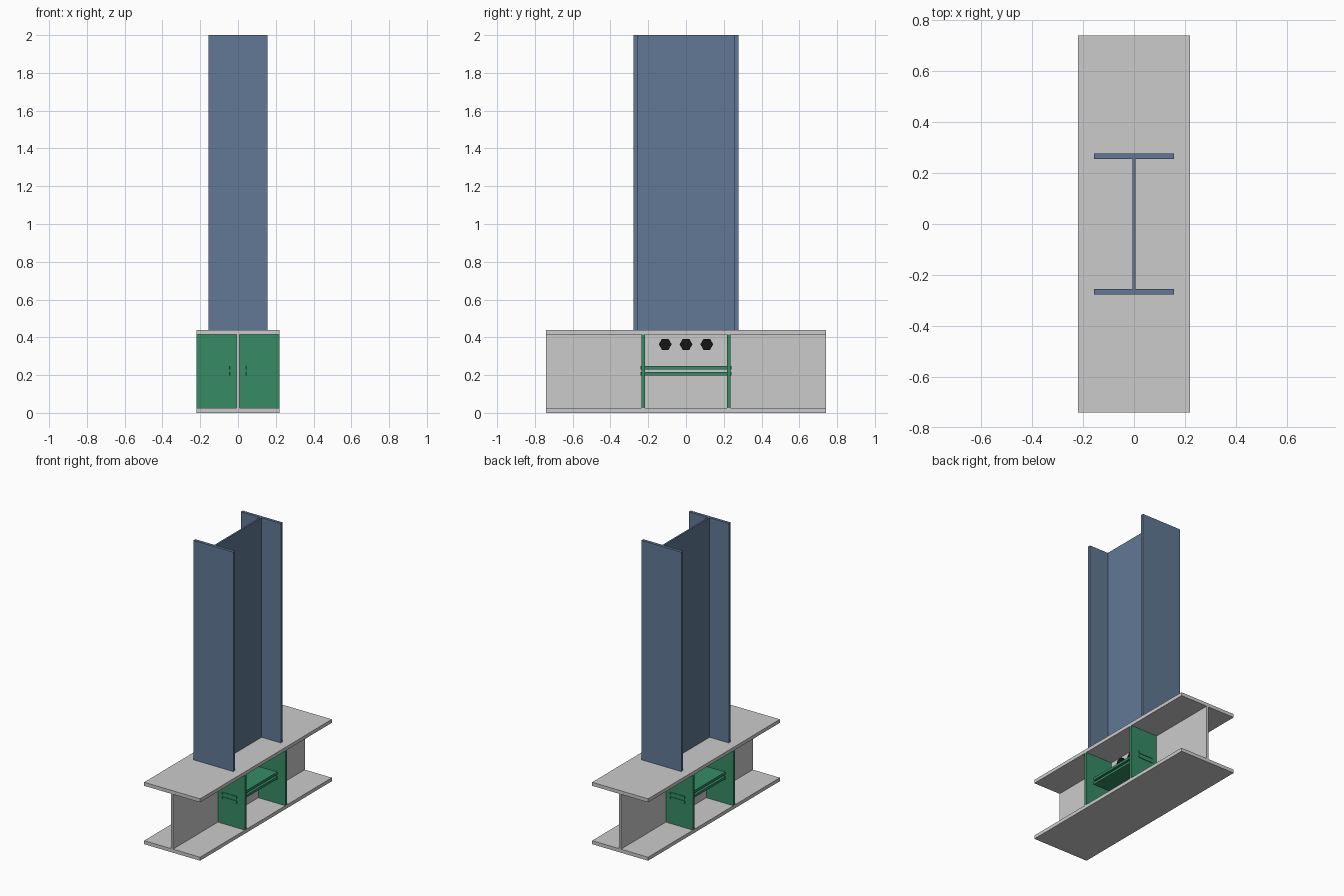
import bpy, bmesh, math
from mathutils import Vector

if "Cube" in bpy.data.objects:
    bpy.data.objects.remove(bpy.data.objects["Cube"])


def material(name, rgb):
    m = bpy.data.materials.new(name)
    m.diffuse_color = (*rgb, 1)
    m.use_nodes = True
    m.node_tree.nodes["Principled BSDF"].inputs["Base Color"].default_value = m.diffuse_color
    return m


BLUE = material("blue_steel", (0.12, 0.19, 0.30))
GREEN = material("green_steel", (0.035, 0.26, 0.13))
BLACK = material("black_steel", (0.008, 0.008, 0.008))


def prism(name, points, direction, mat=None):
    """Extrude a closed 3D outline along a vector."""
    bm = bmesh.new()
    face = bm.faces.new([bm.verts.new(p) for p in points])
    ext = bmesh.ops.extrude_face_region(bm, geom=[face], use_keep_orig=True)
    verts = [g for g in ext["geom"] if isinstance(g, bmesh.types.BMVert)]
    bmesh.ops.translate(bm, verts=verts, vec=Vector(direction))
    bmesh.ops.recalc_face_normals(bm, faces=bm.faces)
    mesh = bpy.data.meshes.new(name)
    bm.to_mesh(mesh)
    bm.free()
    obj = bpy.data.objects.new(name, mesh)
    bpy.context.collection.objects.link(obj)
    if mat:
        mesh.materials.append(mat)
    return obj


def i_section(half_width, half_depth, flange, half_web):
    """I-shaped outline, flanges at both ends of the second axis."""
    w, d, f, t = half_width, half_depth, half_depth - flange, half_web
    return [(-w, -d), (w, -d), (w, -f), (t, -f), (t, f), (w, f),
            (w, d), (-w, d), (-w, f), (-t, f), (-t, -f), (-w, -f)]


# Base beam lying along y
H, FL, WEB = 0.44, 0.025, 0.007
prism("base_beam", [(x, -0.74, z + H / 2) for x, z in i_section(0.22, H / 2, FL, WEB)],
      (0, 1.48, 0))

# Upright column
prism("column", [(x, y, H) for x, y in i_section(0.157, 0.277, 0.021, 0.006)],
      (0, 0, 2 - H), BLUE)

for s, side in ((1, "right"), (-1, "left")):
    # Vertical stiffeners between the base flanges
    for e, end in ((1, "back"), (-1, "front")):
        y = e * 0.227 - 0.009
        prism(f"stiffener_{side}_{end}",
              [(s * WEB, y, FL), (s * 0.22, y, FL),
               (s * 0.22, y, H - FL), (s * WEB, y, H - FL)],
              (0, 0.018, 0), GREEN)

    # Pair of horizontal plates, corners clipped beside the web
    for z, level in ((0.199, "lower"), (0.231, "upper")):
        outline = [(WEB, -0.20), (0.045, -0.24), (0.157, -0.24),
                   (0.157, 0.24), (0.045, 0.24), (WEB, 0.20)]
        prism(f"shelf_plate_{side}_{level}", [(s * x, y, z) for x, y in outline],
              (0, 0, 0.017), GREEN)

    # Hexagonal bolt heads on the web
    for i, y in enumerate((-0.11, 0, 0.11)):
        hexagon = [(s * WEB, y + 0.034 * math.cos(k * math.pi / 3),
                    0.363 + 0.034 * math.sin(k * math.pi / 3)) for k in range(6)]
        prism(f"bolt_head_{side}_{i + 1}", hexagon, (s * 0.022, 0, 0), BLACK)
